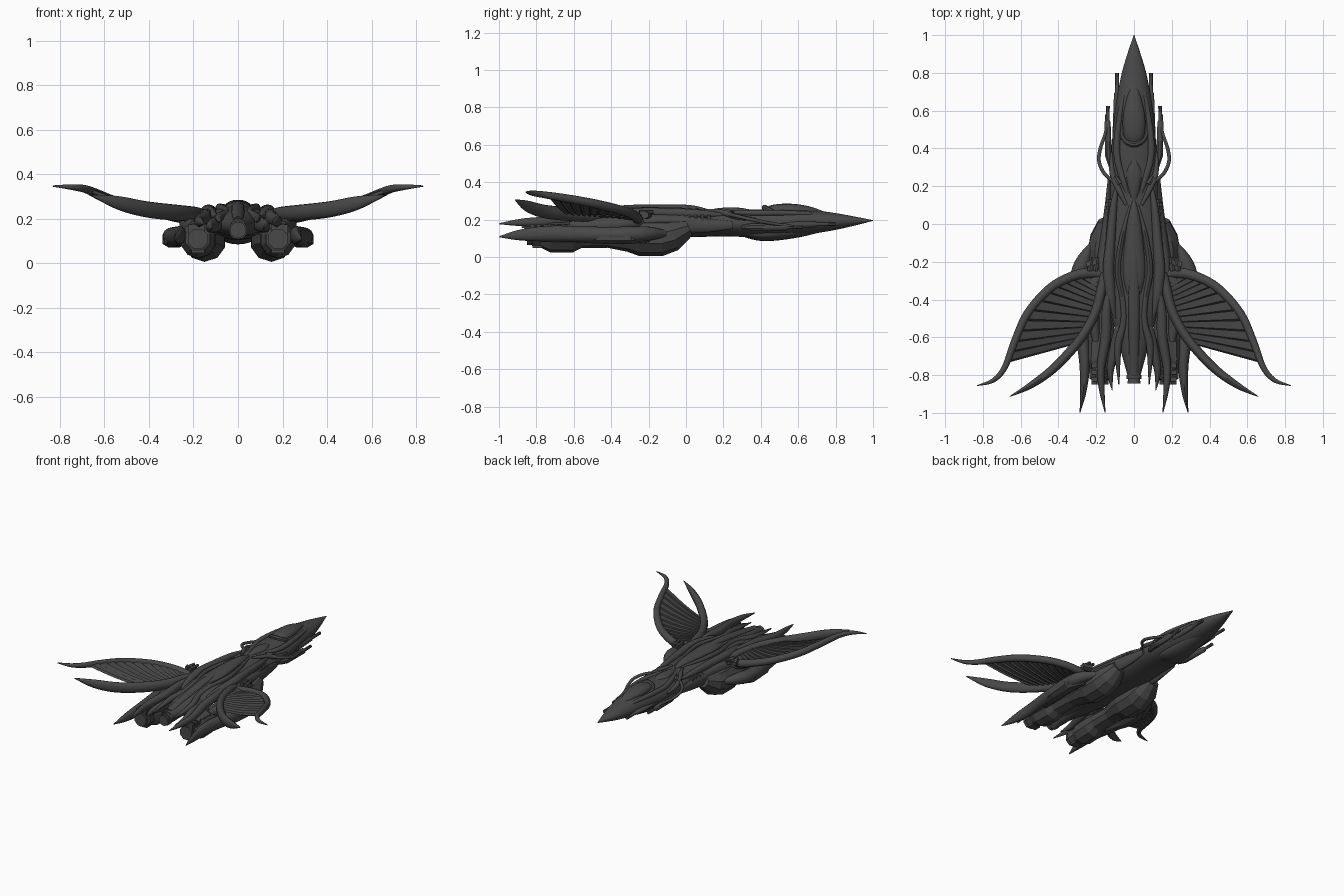
import bpy, bmesh, math
from mathutils import Vector

hull = bpy.data.materials.new("dark_grey_hull")
hull.diffuse_color = (0.065, 0.065, 0.065, 1)


def finish(name, bm, mirror, smooth):
    bmesh.ops.recalc_face_normals(bm, faces=bm.faces)
    me = bpy.data.meshes.new(name)
    bm.to_mesh(me)
    bm.free()
    me.materials.append(hull)
    for p in me.polygons:
        p.use_smooth = smooth
    if smooth:
        me.set_sharp_from_angle(angle=math.radians(40))
    ob = bpy.data.objects.new(name, me)
    bpy.context.collection.objects.link(ob)
    if mirror:
        ob.modifiers.new("mirror", 'MIRROR').use_mirror_merge = False
    return ob


def spline(pts, k):
    """Catmull-Rom through points of any dimension, k steps per span."""
    if k == 1:
        return [tuple(p) for p in pts]
    out = []
    for i in range(len(pts) - 1):
        a, b, c, d = pts[max(i - 1, 0)], pts[i], pts[i + 1], pts[min(i + 2, len(pts) - 1)]
        for j in range(k):
            t = j / k
            out.append(tuple(0.5 * (2 * q + (r - p) * t + (2 * p - 5 * q + 4 * r - s) * t * t
                                    + (3 * q - p - 3 * r + s) * t ** 3)
                             for p, q, r, s in zip(a, b, c, d)))
    out.append(tuple(pts[-1]))
    return out


def sweep(name, stations, n=14, k=6, mirror=True, smooth=True):
    """Sweep an elliptic section; station = (x, y, z, half width, half height)."""
    st = spline(stations, k)
    bm = bmesh.new()
    rings = []
    grow = 1 / math.cos(math.pi / n) if n < 10 else 1
    for i, (x, y, z, rw, rh) in enumerate(st):
        t = Vector(st[min(i + 1, len(st) - 1)][:3]) - Vector(st[max(i - 1, 0)][:3])
        t.normalize()
        side = t.cross(Vector((0, 0, 1))).normalized()
        up = side.cross(t)
        ring = []
        for j in range(n):
            a = 2 * math.pi * (j + 0.5) / n
            ring.append(bm.verts.new(Vector((x, y, z))
                                     + side * max(rw, .002) * grow * math.cos(a)
                                     + up * max(rh, .002) * grow * math.sin(a)))
        rings.append(ring)
    for r, s in zip(rings, rings[1:]):
        for j in range(n):
            bm.faces.new((r[j], r[(j + 1) % n], s[(j + 1) % n], s[j]))
    bm.faces.new(rings[0])
    bm.faces.new(rings[-1])
    return finish(name, bm, mirror, smooth)


# Main body
sweep("fuselage", [(0, 1, .195, .002, .002), (0, .8, .19, .065, .045), (0, .6, .187, .1, .072),
                   (0, .4, .18, .12, .075), (0, .2, .18, .128, .07), (0, 0, .18, .135, .075),
                   (0, -.2, .185, .155, .075), (0, -.4, .185, .14, .068),
                   (0, -.6, .175, .09, .055), (0, -.8, .165, .035, .035)], n=28, mirror=False)
sweep("chin_fairing", [(0, .78, .16, .02, .01), (0, .6, .145, .065, .04), (0, .42, .125, .085, .04),
                       (0, .3, .14, .07, .03), (0, .18, .15, .03, .015)], n=18, mirror=False)
sweep("canopy", [(0, .77, .225, .005, .005), (0, .66, .245, .04, .025), (0, .56, .252, .06, .033),
                 (0, .47, .25, .055, .03), (0, .42, .245, .03, .015)], n=18, mirror=False)
sweep("canopy_rear_arch", [(-.075, .5, .22, .012, .012), (-.05, .445, .25, .014, .014),
                           (0, .42, .265, .014, .014), (.05, .445, .25, .014, .014),
                           (.075, .5, .22, .012, .012)], n=8, mirror=False)
sweep("neck_fairing", [(0, .35, .245, .008, .008), (0, .27, .245, .04, .02), (0, .18, .24, .03, .022),
                       (0, .1, .235, .01, .012)], mirror=False)
sweep("spine_fairing", [(0, .12, .245, .01, .01), (0, .02, .25, .035, .028), (0, -.15, .25, .055, .03),
                        (0, -.28, .245, .06, .03), (0, -.4, .235, .035, .025)], n=18, mirror=False)
sweep("spine_crest", [(0, -.05, .27, .004, .004), (0, -.2, .27, .022, .012),
                      (0, -.42, .25, .03, .02), (0, -.6, .22, .03, .025),
                      (0, -.78, .19, .025, .02)], mirror=False)

# Raised strakes on the nose and back
sweep("canopy_strake", [(.03, .8, .215, .004, .004), (.06, .66, .23, .012, .012),
                        (.085, .5, .235, .017, .016), (.09, .36, .235, .018, .016),
                        (.06, .24, .238, .016, .014), (.02, .12, .24, .006, .008)])
sweep("neck_strake", [(.12, .38, .2, .006, .006), (.115, .27, .215, .016, .016),
                      (.085, .19, .24, .016, .014), (.04, .1, .25, .008, .008)], n=10)
sweep("shoulder_strake", [(.09, .22, .225, .006, .006), (.11, .08, .23, .02, .022),
                          (.125, -.1, .235, .026, .027), (.135, -.25, .237, .03, .026),
                          (.12, -.4, .225, .024, .022), (.1, -.5, .21, .006, .008)])
sweep("back_strake", [(.02, .1, .25, .006, .006), (.065, -.08, .25, .014, .016),
                      (.085, -.25, .25, .016, .018), (.06, -.4, .24, .016, .018),
                      (.055, -.52, .225, .018, .018), (.085, -.65, .205, .02, .02),
                      (.08, -.85, .185, .003, .004)], n=10)
sweep("side_intake", [(.13, .25, .17, .008, .02), (.135, .1, .17, .02, .04),
                      (.15, -.08, .175, .03, .05), (.17, -.25, .18, .03, .045),
                      (.16, -.42, .18, .02, .03)])
for i in range(8):
    y = .13 - i * .035
    sweep("intake_rib", [(.125 + i * .003, y, .205, .02, .02),
                         (.125 + i * .003, y - .018, .205, .02, .02)], n=8, k=1, smooth=False)

# Nose guns and their curved conduits
sweep("inner_gun", [(.09, .8, .175, .01, .01), (.09, .7, .175, .01, .01), (.09, .69, .175, .016, .016),
                    (.095, .45, .17, .02, .02)], n=8, k=1)
sweep("outer_gun", [(.138, .625, .16, .01, .01), (.14, .55, .16, .01, .01), (.14, .54, .16, .016, .018),
                    (.135, .36, .16, .018, .02), (.12, .3, .16, .012, .012)], n=8, k=1)
sweep("gun_conduit", [(.148, .58, .165, .005, .005), (.15, .49, .175, .008, .008),
                      (.178, .4, .19, .01, .01), (.185, .33, .205, .01, .01),
                      (.155, .265, .22, .01, .01), (.1, .22, .23, .01, .01)], n=10)
sweep("gun_conduit_joint", [(.1, .25, .235, .012, .012), (.075, .21, .24, .014, .014)], n=6, k=1)

# Low-poly engine nacelles under the hull
sweep("front_nacelle", [(.14, .015, .155, .05, .045), (.145, -.07, .117, .09, .085),
                        (.15, -.13, .103, .097, .097), (.15, -.25, .103, .095, .097),
                        (.155, -.31, .108, .085, .08), (.165, -.42, .11, .06, .06)],
      n=10, k=1, smooth=False)
sweep("rear_nacelle", [(.165, -.38, .11, .06, .06), (.17, -.56, .11, .068, .062),
                       (.175, -.61, .105, .08, .082), (.18, -.72, .105, .08, .082),
                       (.18, -.77, .11, .06, .06)], n=10, k=1, smooth=False)
sweep("engine_nozzle", [(.18, -.75, .11, .055, .055), (.18, -.82, .11, .055, .055),
                        (.18, -.825, .11, .045, .045), (.18, -.85, .11, .045, .045),
                        (.18, -.85, .11, .034, .034), (.18, -.83, .11, .03, .03)],
      n=8, k=1, smooth=False)
for i in range(6):
    y = -.63 - i * .036
    sweep("engine_cooling_rib", [(.187, y, .15, .038, .025), (.187, y - .024, .15, .038, .025)],
          n=4, k=1, smooth=False)
sweep("engine_clamp", [(.18, -.77, .065, .03, .018), (.18, -.82, .065, .03, .018)],
      n=4, k=1, smooth=False)

# Central tail engine
sweep("tail_engine", [(0, -.45, .165, .045, .045), (0, -.74, .155, .04, .045), (0, -.8, .15, .036, .04),
                      (0, -.8, .15, .042, .042), (0, -.82, .15, .042, .042), (0, -.82, .15, .032, .032),
                      (0, -.845, .15, .036, .036), (0, -.845, .15, .028, .028),
                      (0, -.83, .15, .024, .024)], n=14, k=1, mirror=False)

# Outer pods and tail prongs
sweep("outer_prong", [(.22, -.1, .125, .012, .015), (.27, -.2, .125, .04, .038),
                      (.295, -.3, .12, .044, .042), (.285, -.5, .12, .04, .042),
                      (.262, -.72, .125, .03, .042), (.268, -.88, .118, .018, .03),
                      (.286, -.998, .108, .002, .003)])
sweep("outer_pod_cheek", [(.25, -.2, .1, .02, .02), (.29, -.3, .1, .05, .03),
                          (.285, -.45, .1, .045, .03), (.25, -.6, .1, .02, .02)],
      n=8, k=1, smooth=False)
sweep("inner_prong", [(.12, -.3, .235, .008, .008), (.145, -.45, .22, .025, .025),
                      (.15, -.6, .205, .028, .03), (.175, -.76, .19, .022, .026),
                      (.17, -.88, .185, .015, .02), (.153, -.998, .178, .002, .003)])
sweep("middle_prong", [(.07, -.5, .19, .02, .025), (.1, -.65, .175, .028, .035),
                       (.125, -.78, .165, .018, .025), (.115, -.88, .16, .002, .003)])
sweep("wing_root_block", [(.13, -.2, .19, .02, .02), (.2, -.3, .18, .05, .04),
                          (.22, -.45, .17, .04, .04), (.2, -.62, .16, .02, .03)])

# Wings: two horn-like spars with a slatted membrane between them
lead = [(.14, -.27, .2, .02, .02), (.24, -.26, .205, .028, .026), (.34, -.282, .225, .026, .025),
        (.45, -.345, .25, .024, .024), (.565, -.475, .282, .022, .024),
        (.635, -.63, .312, .02, .022), (.685, -.76, .333, .016, .018),
        (.745, -.828, .342, .012, .013), (.832, -.856, .347, .002, .003)]
trail = [(.155, -.26, .215, .022, .022), (.175, -.36, .22, .026, .03), (.21, -.48, .222, .026, .034),
         (.285, -.61, .228, .026, .036), (.415, -.755, .243, .024, .036),
         (.54, -.85, .272, .018, .03), (.657, -.913, .305, .002, .003)]
sweep("wing_leading_spar", lead)
sweep("wing_trailing_spar", trail)


def along(pts, u):
    s = spline(pts, 12)
    f = u * (len(s) - 1)
    i = min(int(f), len(s) - 2)
    return Vector(s[i][:3]).lerp(Vector(s[i + 1][:3]), f - i)


bm = bmesh.new()
slats = 13
for i in range(slats):
    for lo, hi, z0, z1 in ((0, .8, .008, .003), (.8, 1, .003, -.008)):
        ends = []
        for f, dz in ((lo, z0), (hi, z1)):
            u = (i + f) / slats
            a, b = along(trail[:5], .12 + u * .66), along(lead[:7], .16 + u * .79)
            row = []
            for j in range(7):
                p = a.lerp(b, j / 6)
                p.z += dz - .012 * math.sin(math.pi * j / 6)
                row.append(bm.verts.new(p))
            ends.append(row)
        for j in range(6):
            bm.faces.new((ends[0][j], ends[0][j + 1], ends[1][j + 1], ends[1][j]))
bmesh.ops.remove_doubles(bm, verts=bm.verts, dist=.0005)
wing = finish("wing_membrane", bm, False, False)
solid = wing.modifiers.new("thickness", 'SOLIDIFY')
solid.thickness, solid.offset = .012, 0
wing.modifiers.new("mirror", 'MIRROR').use_mirror_merge = False

# Small turrets on the wing roots
sweep("turret_base", [(.19, -.21, .225, .025, .02), (.25, -.225, .225, .025, .02)],
      n=6, k=1, smooth=False)
for x in (.195, .225):
    sweep("turret_barrel", [(x, -.175, .24, .009, .009), (x + .01, -.25, .238, .012, .012)],
          n=6, k=1, smooth=False)
